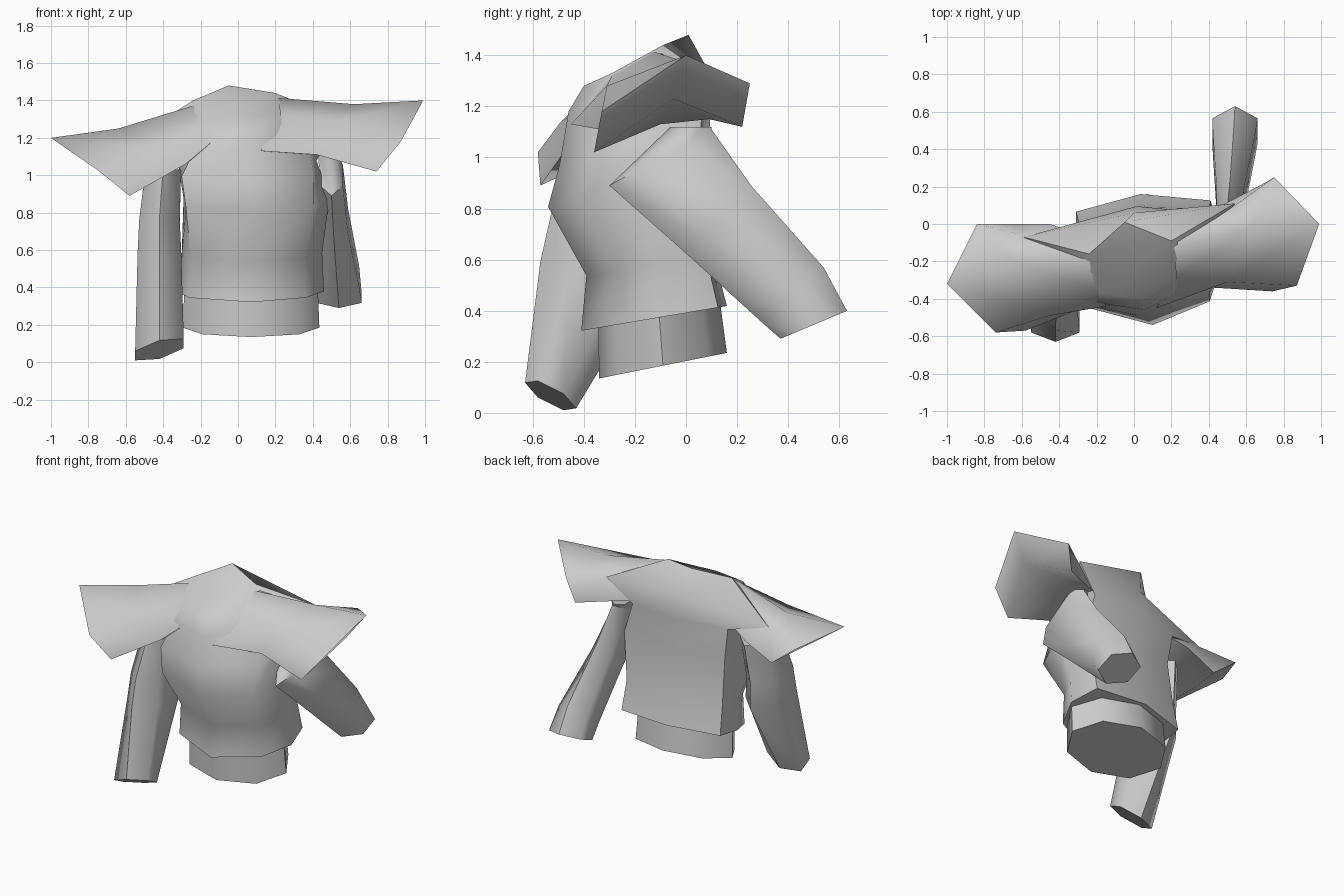
import bpy
import bmesh
from math import cos, sin, pi, radians

default_cube = bpy.data.objects.get("Cube")
if default_cube:
    bpy.data.objects.remove(default_cube, do_unlink=True)

GREY = (0.6, 0.6, 0.6, 1.0)
cloth = bpy.data.materials.new("plain grey cloth")
cloth.use_nodes = True
cloth.diffuse_color = GREY
cloth.node_tree.nodes["Principled BSDF"].inputs["Base Color"].default_value = GREY


def oval(sides):
    """Unit outline starting at the front and running toward the left."""
    angles = [2 * pi * i / sides - pi / 2 for i in range(sides)]
    return [(cos(a), sin(a)) for a in angles]


def torso(left_front, right_front):
    """Unit outline of the body: boxy back, adjustable front corners."""
    return [(0, -1), left_front, (1, .2), (.87, .88),
            (-.1, 1), (-1, .67), (-1, 0), right_front]


def ring(outline, center, rx, ry, tilt=0, roll=0):
    """Scaled cross-section; tilt raises it toward the back, roll toward the left."""
    cx, cy, cz = center
    return [(cx + rx * u, cy + ry * v, cz + tilt * ry * v + roll * rx * u)
            for u, v in outline]


def loft(name, sections, angle=50):
    """Skin matching cross-sections, close both ends, smooth all but hard edges."""
    bm = bmesh.new()
    rows = [[bm.verts.new(p) for p in section] for section in sections]
    for low, high in zip(rows, rows[1:]):
        for i in range(len(low)):
            j = (i + 1) % len(low)
            bm.faces.new((low[i], low[j], high[j], high[i]))
    bm.faces.new(rows[0])
    bm.faces.new(rows[-1])
    bmesh.ops.recalc_face_normals(bm, faces=bm.faces)
    mesh = bpy.data.meshes.new(name)
    bm.to_mesh(mesh)
    bm.free()
    mesh.materials.append(cloth)
    obj = bpy.data.objects.new(name, mesh)
    bpy.context.collection.objects.link(obj)
    bpy.ops.object.select_all(action="DESELECT")
    obj.select_set(True)
    bpy.context.view_layer.objects.active = obj
    bpy.ops.object.shade_smooth_by_angle(angle=radians(angle))


# Waistband below the jacket
loft("waistband", [
    ring(oval(8), (.07, -.09, .185), .365, .25, .2),
    ring(oval(8), (.07, -.11, .45), .355, .235, .2),
])

# Jacket body, leaning forward: hem, waist, chest, underarm,
# shoulder line with two pointed back corners, slanted neck
skirt = torso((.75, -.5), (-.87, -.52))
chest = torso((.78, -.6), (-.97, -.68))
underarm = torso((.95, -.45), (-.95, -.75))
shoulder_line = [
    (.06, -.46, 1.18), (.24, -.36, 1.22), (.36, -.12, 1.28), (.54, .11, 1.3),
    (0, .06, 1.3), (-.59, -.07, 1.18), (-.38, -.2, 1.2), (-.2, -.42, 1.2),
]
neck = [
    (.05, -.4, 1.28), (.23, -.29, 1.33), (.22, -.19, 1.385), (.2, -.09, 1.44),
    (-.05, .01, 1.48), (-.24, -.16, 1.4), (-.21, -.27, 1.34), (-.18, -.37, 1.28),
]
loft("jacket_body", [
    ring(skirt, (.075, -.125, .37), .385, .285, .17),
    ring(skirt, (.075, -.14, .575), .375, .25, .15),
    ring(chest, (.1, -.225, .87), .39, .315, .2),
    ring(underarm, (.05, -.2, 1.06), .37, .295, .3),
    shoulder_line,
    neck,
])

# Flared shoulder pieces: each section runs top, back top, back bottom,
# underside, front bottom, front top
loft("left_shoulder_flare", [
    [(.2, -.13, 1.415), (.2, -.09, 1.43), (.2, 0, 1.2),
     (.2, -.2, 1.12), (.12, -.45, 1.13), (.22, -.29, 1.32)],
    [(.62, -.02, 1.38), (.54, .1, 1.29), (.45, .09, 1.15),
     (.5, -.1, 1.13), (.42, -.34, 1.11), (.5, -.31, 1.28)],
    [(.99, 0, 1.4), (.75, .25, 1.29), (.7, .22, 1.12),
     (.87, -.05, 1.23), (.74, -.36, 1.02), (.87, -.33, 1.18)],
], 60)
loft("right_shoulder_flare", [
    [(-.23, -.2, 1.375), (-.24, -.16, 1.39), (-.3, -.05, 1.15),
     (-.2, -.2, 1.1), (-.15, -.44, 1.17), (-.18, -.36, 1.27)],
    [(-.64, -.2, 1.25), (-.59, -.06, 1.17), (-.45, 0, 1.08),
     (-.45, -.25, 1.04), (-.28, -.45, 1.06), (-.45, -.49, 1.14)],
    [(-1, -.32, 1.2), (-.84, 0, 1.12), (-.66, 0, .98),
     (-.8, -.33, 1.08), (-.58, -.57, .89), (-.74, -.58, 1.02)],
], 60)

# Left sleeve swings back, right sleeve swings forward
loft("left_sleeve", [
    ring(oval(6), (.48, .02, 1.12), .06, .08),
    ring(oval(6), (.5, -.1, 1), .07, .2, .55),
    ring(oval(6), (.515, .13, .755), .085, .125, 1.08),
    ring(oval(6), (.535, .42, .46), .13, .12, .9),
    ring(oval(6), (.54, .5, .345), .14, .13, .42),
], 60)
loft("right_sleeve", [
    ring(oval(6), (-.4, -.25, 1.02), .11, .18, -.1),
    ring(oval(6), (-.42, -.32, .75), .125, .21, -.1),
    ring(oval(6), (-.42, -.34, .57), .135, .23, -.1),
    ring(oval(6), (-.42, -.53, .068), .15, .1, -.5, .25),
], 60)
